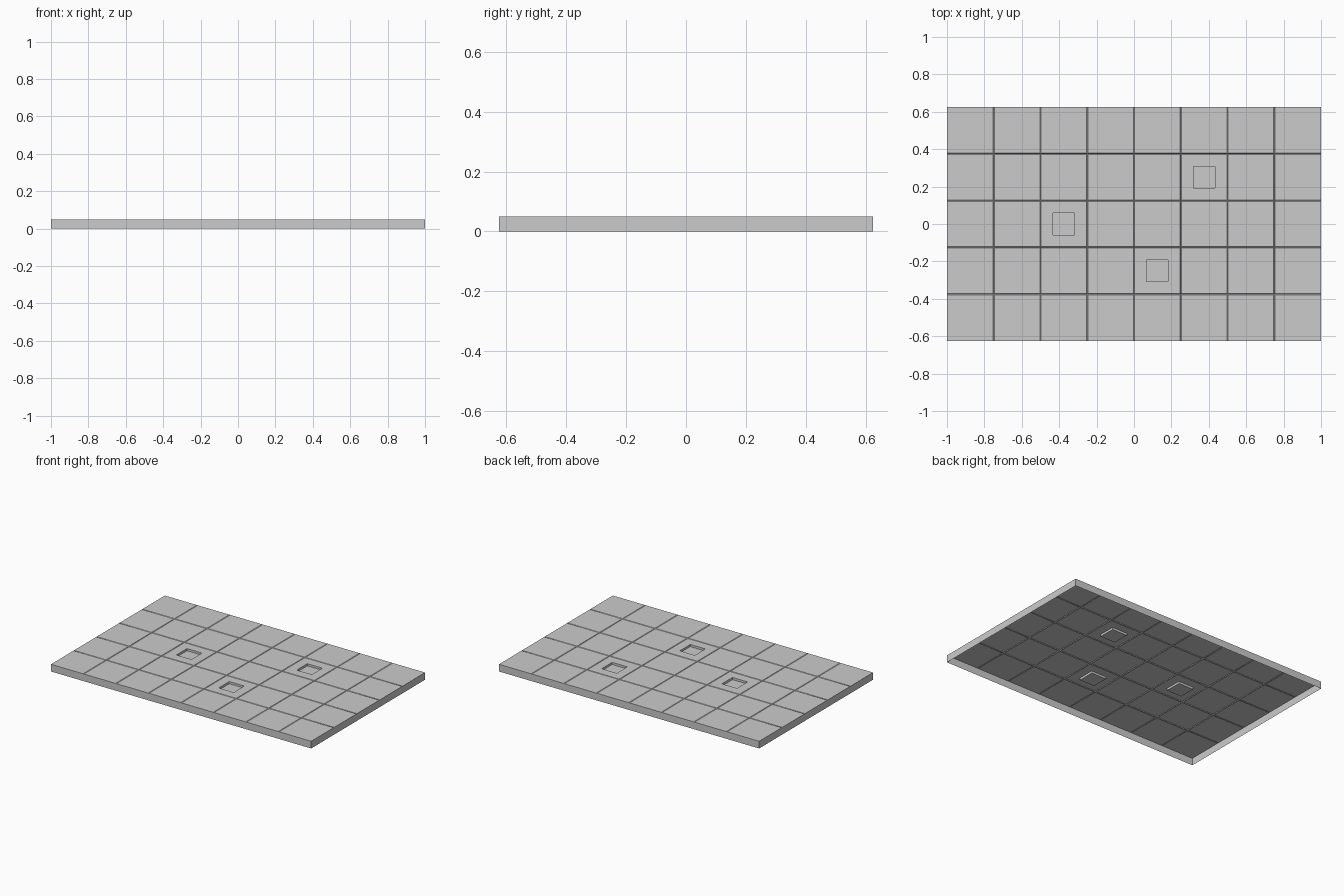
import bpy, bmesh
from mathutils import Vector

if "Cube" in bpy.data.objects:
    bpy.data.objects.remove(bpy.data.objects["Cube"])

NX, NY, S, H = 8, 5, 0.25, 0.05
BEVEL, GROOVE = 0.005, 0.005
PIT, PIT_DEPTH = 0.06, 0.015
PITS = [(0.375, 0.25), (-0.375, 0.0), (0.125, -0.25)]

bm = bmesh.new()

# Grid of square tiles at groove level
v = [[bm.verts.new((i * S - NX * S / 2, j * S - NY * S / 2, H - GROOVE))
      for j in range(NY + 1)] for i in range(NX + 1)]
tiles = [bm.faces.new((v[i][j], v[i + 1][j], v[i + 1][j + 1], v[i][j + 1]))
         for i in range(NX) for j in range(NY)]

# Open-bottomed skirt around the edge
rim = [e for e in bm.edges if e.is_boundary]
ext = bmesh.ops.extrude_edge_only(bm, edges=rim)
for g in ext["geom"]:
    if isinstance(g, bmesh.types.BMVert):
        g.co.z = 0

# Raise each tile to leave narrow grooves between them
bmesh.ops.inset_individual(bm, faces=tiles, thickness=BEVEL)
for f in tiles:
    for w in f.verts:
        w.co.z = H

# Square pits in the middle of three tiles
for x, y in PITS:
    f = min(tiles, key=lambda t: (t.calc_center_median() - Vector((x, y, H))).length)
    bmesh.ops.inset_individual(bm, faces=[f], thickness=(S - 2 * BEVEL - PIT) / 2)
    bmesh.ops.inset_individual(bm, faces=[f], thickness=0.0001)
    for w in f.verts:
        w.co.z = H - PIT_DEPTH

# Outer top edge stays level with the tiles
for w in bm.verts:
    if w.co.z > 0.01 and (abs(w.co.x) > NX * S / 2 - 1e-4 or abs(w.co.y) > NY * S / 2 - 1e-4):
        w.co.z = H

bmesh.ops.recalc_face_normals(bm, faces=bm.faces)
me = bpy.data.meshes.new("tiled_floor_slab")
bm.to_mesh(me)
bm.free()
bpy.context.collection.objects.link(bpy.data.objects.new("tiled_floor_slab", me))
